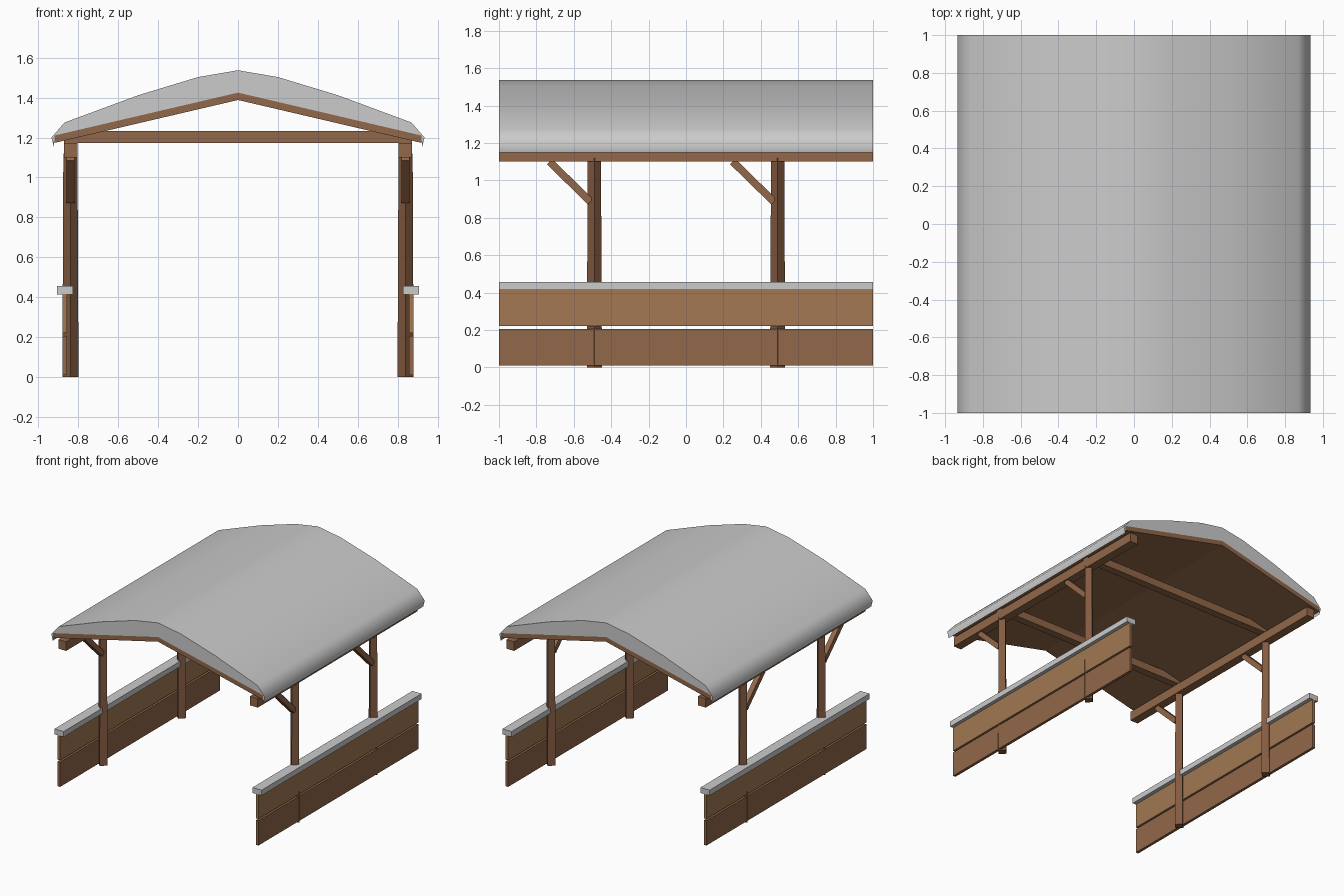
import bpy, math
from mathutils import Vector

if "Cube" in bpy.data.objects:
    bpy.data.objects.remove(bpy.data.objects["Cube"])


def material(name, rgb):
    m = bpy.data.materials.new(name)
    m.diffuse_color = (*rgb, 1)
    m.use_nodes = True
    m.node_tree.nodes["Principled BSDF"].inputs["Base Color"].default_value = m.diffuse_color
    return m


WOOD = material("wood", (0.287, 0.136, 0.067))
LIGHT = material("light_wood", (0.36, 0.19, 0.084))
DARK = material("dark_wood", (0.23, 0.105, 0.052))


def paint(ob, name, mat):
    ob.name = name
    if mat:
        ob.data.materials.append(mat)
    return ob


def box(name, x, y, z, mat=None):
    """Box from (min, max) ranges."""
    bpy.ops.mesh.primitive_cube_add(size=1, location=[sum(r) / 2 for r in (x, y, z)])
    ob = bpy.context.object
    ob.scale = [r[1] - r[0] for r in (x, y, z)]
    return paint(ob, name, mat)


def prism(name, profile, mat=None):
    """Closed x-z profile swept over the full length in y."""
    n = len(profile)
    verts = [(x, y, z) for y in (-1, 1) for x, z in profile]
    faces = [tuple(range(n)), tuple(range(2 * n - 1, n - 1, -1))]
    faces += [(i, i + n, (i + 1) % n + n, (i + 1) % n) for i in range(n)]
    me = bpy.data.meshes.new(name)
    me.from_pydata(verts, [], faces)
    ob = bpy.data.objects.new(name, me)
    bpy.context.collection.objects.link(ob)
    bpy.context.view_layer.objects.active = ob
    bpy.ops.object.select_all(action='DESELECT')
    ob.select_set(True)
    bpy.ops.object.mode_set(mode='EDIT')
    bpy.ops.mesh.select_all(action='SELECT')
    bpy.ops.mesh.normals_make_consistent(inside=False)
    bpy.ops.object.mode_set(mode='OBJECT')
    return paint(ob, name, mat)


def mirrored(half, low):
    """Ridge point, right side points, then the left side back up."""
    return half + low + [(-x, z) for x, z in reversed(half[1:] + [p for p in low if p[0] > 0])]


# Gabled roof boards
prism("roof_boards", [(0, 1.425), (0.92, 1.21), (0.92, 1.173), (0, 1.388),
                      (-0.92, 1.173), (-0.92, 1.21)], WOOD)

# Snow blanket drooping over the eaves
right = [(0.2, 1.503), (0.5, 1.412), (0.87, 1.275), (0.935, 1.2),
         (0.922, 1.15), (0.92, 1.21)]
snow = prism("roof_snow", [(0, 1.537)] + right + [(0, 1.425)]
             + [(-x, z) for x, z in reversed(right)])
bpy.ops.object.shade_smooth_by_angle(angle=math.radians(70))

# Tie beams across the posts
for y in (-0.49, 0.49):
    box("tie_beam", (-0.872, 0.872), (y - 0.03, y + 0.03), (1.172, 1.232), WOOD)

for s in (-1, 1):
    def span(a, b):
        return tuple(sorted((s * a, s * b)))

    # Eave beam, fence boards and snow cap
    box("eave_beam", span(0.805, 0.873), (-1, 1), (1.10, 1.172), WOOD)
    box("lower_fence_board", span(0.857, 0.879), (-1, 1), (0.01, 0.206), WOOD)
    box("upper_fence_board", span(0.857, 0.879), (-1, 1), (0.22, 0.415), LIGHT)
    box("fence_snow_cap", span(0.827, 0.907), (-1, 1), (0.413, 0.456))

    for y in (-0.49, 0.49):
        # Slightly tapered post set cornerwise
        bpy.ops.mesh.primitive_cone_add(vertices=4, radius1=0.0405, radius2=0.0355,
                                        depth=1.12, location=(s * 0.84, y, 0.56))
        paint(bpy.context.object, "post", DARK)

        # Diagonal brace towards the front
        a, b = Vector((s * 0.84, y - 0.24, 1.1)), Vector((s * 0.84, y - 0.02, 0.885))
        d = b - a
        h = d.length / 2
        brace = box("brace", (-0.02, 0.02), (-h, h), (-0.02, 0.02), WOOD)
        brace.location = (a + b) / 2
        brace.rotation_euler.x = math.atan2(d.z, d.y)
